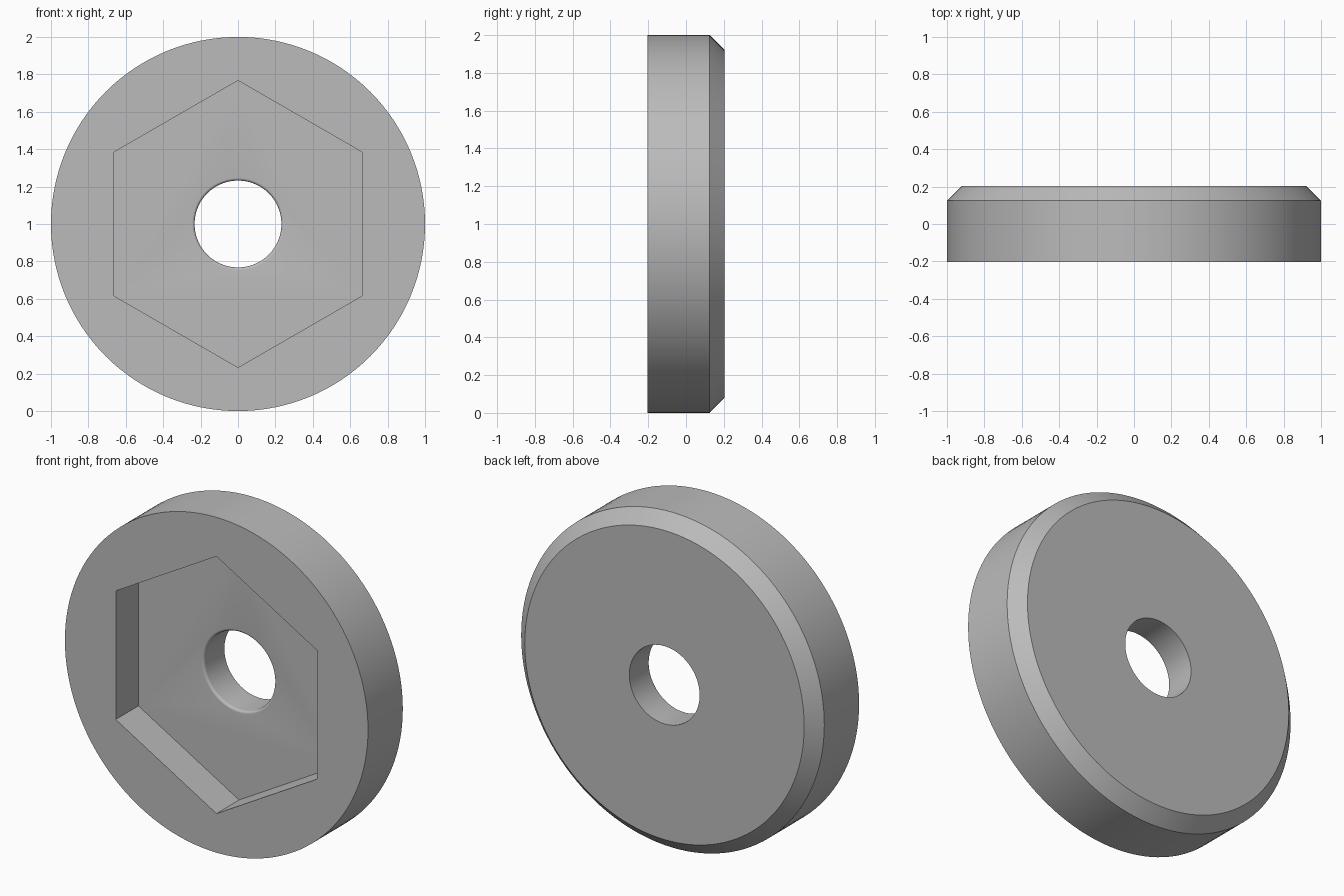
import bpy
import math

cube = bpy.data.objects.get("Cube")
if cube:
    bpy.data.objects.remove(cube, do_unlink=True)

HALF = 0.203      # half thickness
FLOOR = 0.01      # y of the recess floor
HOLE = 0.232      # bore radius
LIP = 0.015       # rounding at the bore mouth
SEGMENTS = 128

grey = bpy.data.materials.new("plain_grey")
grey.use_nodes = True
colour = (0.5, 0.5, 0.5, 1)
grey.diffuse_color = colour
grey.node_tree.nodes["Principled BSDF"].inputs["Base Color"].default_value = colour


def turned(name, profile, sides, start=0.0):
    """Closed solid turned around the y axis from (radius, y) points."""
    verts, faces = [], []
    for r, y in profile:
        for i in range(sides):
            a = start + math.tau * i / sides
            verts.append((r * math.cos(a), y, 1 + r * math.sin(a)))
    for k in range(len(profile) - 1):
        for i in range(sides):
            j = (i + 1) % sides
            a, b = k * sides, (k + 1) * sides
            faces.append((a + i, b + i, b + j, a + j))
    last = (len(profile) - 1) * sides
    faces.append(tuple(range(sides)))
    faces.append(tuple(last + i for i in reversed(range(sides))))
    mesh = bpy.data.meshes.new(name)
    mesh.from_pydata(verts, [], faces)
    mesh.materials.append(grey)
    obj = bpy.data.objects.new(name, mesh)
    bpy.context.collection.objects.link(obj)
    return obj


def cut(target, cutter):
    """Subtract the cutter, then remove it."""
    mod = target.modifiers.new("cut", 'BOOLEAN')
    mod.operation = 'DIFFERENCE'
    mod.solver = 'EXACT'
    mod.object = cutter
    bpy.context.view_layer.objects.active = target
    bpy.ops.object.modifier_apply(modifier=mod.name)
    bpy.data.objects.remove(cutter, do_unlink=True)


# Disc with a chamfered back rim
disc = turned("washer_disc", [(1, -HALF), (1, 0.125), (0.922, HALF)], SEGMENTS)

# Hexagonal nut recess in the front, points up and down
cut(disc, turned("recess_cutter", [(0.767, -0.4), (0.767, FLOOR)], 6, math.pi / 6))

# Through bore, with a rounded mouth where it meets the recess floor
mouth = [(HOLE + LIP, FLOOR - 0.1)]
for i in range(7):
    t = math.pi / 2 * i / 6
    mouth.append((HOLE + LIP * (1 - math.sin(t)), FLOOR + LIP * (1 - math.cos(t))))
cut(disc, turned("bore_cutter", mouth + [(HOLE, 0.4)], SEGMENTS))

# Smooth walls, crisp edges
bpy.ops.object.select_all(action='DESELECT')
disc.select_set(True)
bpy.context.view_layer.objects.active = disc
bpy.ops.object.shade_smooth_by_angle(angle=math.radians(30))
